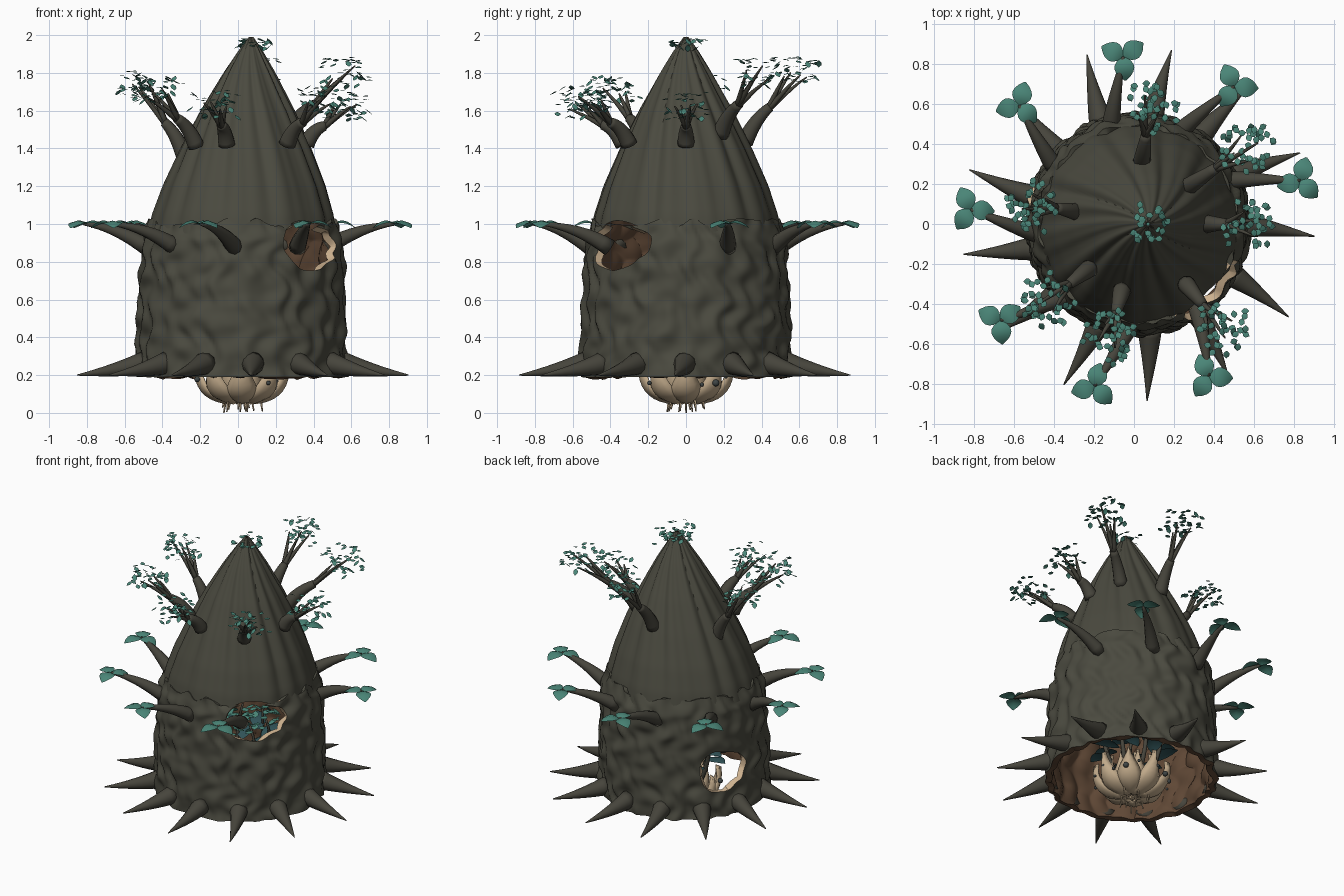
import bpy, bmesh, math, random
from math import sin, cos, pi, radians, hypot, atan2, sqrt
from mathutils import Vector, noise

random.seed(4)
if "Cube" in bpy.data.objects:
    bpy.data.objects.remove(bpy.data.objects["Cube"])


def material(name, rgb):
    m = bpy.data.materials.new(name)
    m.use_nodes = True
    m.diffuse_color = (*rgb, 1)
    m.node_tree.nodes["Principled BSDF"].inputs["Base Color"].default_value = (*rgb, 1)
    return m


BARK = material("dark bark", (0.069, 0.068, 0.05))
BRANCH = material("branch bark", (0.062, 0.059, 0.045))
BROWN = material("inner brown", (0.115, 0.064, 0.036))
CREAM = material("pale wood", (0.62, 0.45, 0.28))
PETAL = material("petal tan", (0.53, 0.4, 0.255))
TEAL = material("teal leaf", (0.068, 0.235, 0.185))
DEEP = material("deep teal", (0.03, 0.085, 0.095))
BEAD = material("slate bead", (0.05, 0.06, 0.06))


def make(name, bm, mats):
    me = bpy.data.meshes.new(name)
    bm.to_mesh(me)
    bm.free()
    for m in mats:
        me.materials.append(m)
    for p in me.polygons:
        p.use_smooth = True
    ob = bpy.data.objects.new(name, me)
    bpy.context.collection.objects.link(ob)
    return ob


def polar(r, a, z, cx=0.02):
    return Vector((cx + r * cos(a), r * sin(a), z))


def lerp_profile(prof, z):
    for (z0, r0), (z1, r1) in zip(prof, prof[1:]):
        if z <= z1:
            t = (z - z0) / (z1 - z0)
            return r0 + (r1 - r0) * t
    return prof[-1][1]


# Knot holes: angle, height, half width, half height
HOLES = [(radians(-44), 0.89, 0.205, 0.13), (radians(153), 0.51, 0.165, 0.14)]


def hole_gap(h, a, z):
    da = (a - h[0] + pi) % (2 * pi) - pi
    u, v = da * 0.53 / h[2], (z - h[1]) / h[3]
    return hypot(u, v) / (1 + 0.07 * sin(3 * atan2(v, u) + 1)), da


def shell(name, surf, z0, z1, n, rows, thick):
    """Hollow wall around the axis with knot holes and a solidified edge."""
    bm = bmesh.new()
    par, grid = {}, []
    for j in range(rows + 1):
        z = z0 + (z1 - z0) * j / rows
        ring = []
        for i in range(n):
            v = bm.verts.new(surf(2 * pi * i / n, z))
            par[v] = (2 * pi * i / n, z)
            ring.append(v)
        grid.append(ring)
    gone, edge = [], {}
    for j in range(rows):
        for i in range(n):
            k = (i + 1) % n
            f = bm.faces.new((grid[j][i], grid[j][k], grid[j + 1][k], grid[j + 1][i]))
            am, zm = 2 * pi * (i + 0.5) / n, z0 + (z1 - z0) * (j + 0.5) / rows
            for h in HOLES:
                if hole_gap(h, am, zm)[0] < 1:
                    gone.append(f)
                    edge.update({v: h for v in f.verts})
    bmesh.ops.delete(bm, geom=gone, context='FACES')
    for v, h in edge.items():
        if v.is_valid:
            a, z = par[v]
            d, da = hole_gap(h, a, z)
            v.co = surf(h[0] + da / d, h[1] + (z - h[1]) / d)
    ob = make(name, bm, [BARK, BROWN, CREAM])
    mod = ob.modifiers.new("wall", 'SOLIDIFY')
    mod.thickness, mod.offset = thick, -1
    mod.material_offset, mod.material_offset_rim = 1, 2
    bpy.context.view_layer.objects.active = ob
    ob.select_set(True)
    bpy.ops.object.modifier_apply(modifier="wall")
    for p in ob.data.polygons:
        if p.material_index == 2:
            c = p.center
            near = min(hole_gap(h, atan2(c.y, c.x - 0.02), c.z)[0] for h in HOLES)
            if near > 1.25:
                p.material_index = 1 if c.z < 0.3 else 0
    bpy.ops.object.shade_smooth_by_angle(angle=radians(45))
    ob.select_set(False)


# Trunk wall with rippling bark
TRUNK = [(0.19, 0.555), (0.5, 0.55), (0.8, 0.535), (0.92, 0.525), (1.01, 0.495)]


def trunk_surface(a, z):
    r = lerp_profile(TRUNK, z)
    q = polar(r, a, z)
    wob = noise.noise(Vector((q.x * 5, q.y * 5, z * 6)))
    r += 0.008 * sin(24 * a + 1.5 * sin(25 * z + 5 * a) + 3 * wob)
    r += 0.02 * noise.noise(Vector((q.x * 10, q.y * 10, z * 11)))
    lip = max(0, (z - 0.93) / 0.08)
    return polar(r, a, z + lip * 0.02 * sin(9 * a + 3 * sin(4 * a)))


shell("trunk_wall", trunk_surface, 0.19, 1.01, 180, 56, 0.04)

# Pleated cone roof leaning slightly to one side
CONE = [(0.95, 0.50), (1.05, 0.48), (1.2, 0.43), (1.4, 0.343), (1.6, 0.246),
        (1.8, 0.136), (1.92, 0.062), (1.99, 0.012)]


def cone_surface(a, z):
    t = (z - 0.95) / 1.04
    w = a + 0.35 * t * t
    fold = sqrt(sin(7 * w + 0.8 * sin(2 * w)) ** 2 + 0.07) + 0.5 * sqrt(sin(11 * w + 1) ** 2 + 0.07)
    r = lerp_profile(CONE, z) * (1 + (0.03 + 0.09 * t) * (fold - 1.08))
    return polar(r, a, z, 0.02 + 0.05 * t)


shell("cone_roof", cone_surface, 0.95, 1.99, 168, 40, 0.004)


def tube(bm, a, b, c, r0, r1, n=10, steps=8):
    """Tapered limb along a quadratic curve."""
    rings = []
    for s in range(steps + 1):
        t = s / steps
        p = a * (1 - t) ** 2 + b * 2 * t * (1 - t) + c * t * t
        d = ((b - a) * (1 - t) + (c - b) * t).normalized()
        side = d.cross(Vector((0.03, 0.02, 1))).normalized()
        up = side.cross(d)
        r = r0 + (r1 - r0) * t ** 1.15
        rings.append([bm.verts.new(p + r * (side * cos(2 * pi * k / n) + up * sin(2 * pi * k / n)))
                      for k in range(n)])
    for p, q in zip(rings, rings[1:]):
        for k in range(n):
            bm.faces.new((p[k], p[(k + 1) % n], q[(k + 1) % n], q[k]))
    bm.faces.new(rings[0][::-1])
    bm.faces.new(rings[-1])


def blade(bm, p, ang, length, width, rise, droop, steps=6):
    """Leaf with a raised midrib fold."""
    d, s = Vector((cos(ang), sin(ang), 0)), Vector((-sin(ang), cos(ang), 0))
    rows = []
    for i in range(steps + 1):
        t = i / steps
        w = width * 0.5 * max(0.03, sin(pi * t ** 0.9)) ** 0.75
        mid = p + d * length * t + Vector((0, 0, rise * t - droop * t * t))
        low = Vector((0, 0, -0.25 * w))
        rows.append([bm.verts.new(mid + s * w + low), bm.verts.new(mid), bm.verts.new(mid - s * w + low)])
    for a, b in zip(rows, rows[1:]):
        for k in (0, 1):
            bm.faces.new((a[k], a[k + 1], b[k + 1], b[k]))


# Root spikes around the foot, flaring out along the ground line
bm = bmesh.new()
for k in range(13):
    a = radians(-4 + 360 / 13 * k)
    tube(bm, polar(0.525, a + 0.06, 0.265), polar(0.67, a + 0.04, 0.225), polar(0.885, a, 0.2), 0.062, 0.003, 12)
make("root_spikes", bm, [BRANCH])

# Side branches, each with a three-part leaf
limbs, leaves = bmesh.new(), bmesh.new()
for k in range(8):
    a = radians(15 + 40 * k)
    tip = polar(0.84, a, 1.0)
    tube(limbs, polar(0.5, a + 0.19, 0.875), polar(0.66, a + 0.09, 0.985), tip, 0.047, 0.008)
    for m in range(3):
        blade(leaves, tip, a + pi + m * 2 * pi / 3, 0.12, 0.1, 0.09, 0.11)
make("side_branches", limbs, [BRANCH])
make("side_leaves", leaves, [TEAL])


def foliage(bm, c, count, spread, height, size=0.038):
    for _ in range(count):
        a, r = random.uniform(0, 2 * pi), spread * random.random() ** 0.5
        p = c + Vector((r * cos(a), r * sin(a), random.uniform(-height, height)))
        blade(bm, p, random.uniform(0, 2 * pi), size, size * 0.85, random.uniform(-0.7, 0.5) * size, 0.3 * size, 3)


# Upper boughs splitting into twigs: base and tip
BOUGHS = [((0.04, 0.31, 1.43), (0.08, 0.58, 1.81)), ((0.26, 0.18, 1.47), (0.56, 0.38, 1.80)),
          ((0.36, 0, 1.42), (0.57, 0, 1.62)), ((0.26, -0.3, 1.42), (0.43, -0.51, 1.66)),
          ((-0.06, -0.33, 1.42), (-0.12, -0.56, 1.63)), ((-0.22, -0.22, 1.41), (-0.43, -0.38, 1.71)),
          ((-0.28, 0.06, 1.35), (-0.5, 0.1, 1.73))]
limbs, leaves = bmesh.new(), bmesh.new()
for base, tip in BOUGHS:
    b, t = Vector(base), Vector(tip)
    fork = b.lerp(t, 0.5)
    tube(limbs, b, b.lerp(t, 0.2) + Vector((0, 0, 0.05)), fork, 0.046, 0.026)
    for k in range(4):
        a = pi / 2 * k + 0.4
        end = t + Vector((0.065 * cos(a), 0.065 * sin(a), random.uniform(-0.04, 0.04)))
        tube(limbs, fork - (t - b) * 0.06, fork.lerp(end, 0.5) + Vector((0, 0, 0.01)), end, 0.017, 0.004, 6, 5)
    foliage(leaves, t + Vector((0, 0, 0.01)), 42, 0.13, 0.07)
foliage(leaves, Vector((0.08, 0, 1.96)), 26, 0.1, 0.025)
make("upper_boughs", limbs, [BRANCH])
make("upper_foliage", leaves, [TEAL])

# Hanging blossom of cupped pointed petals
bm = bmesh.new()
for count, base, belly, tip, width, turn in ((8, 0.06, 0.2, 0.25, 0.165, 0), (8, 0.05, 0.15, 0.16, 0.15, 0.39),
                                             (5, 0.03, 0.1, 0.07, 0.12, 0.1)):
    for k in range(count):
        a = 2 * pi * k / count + turn
        rows = []
        for i in range(11):
            t = i / 10
            r = base * (1 - t) ** 2 + 2 * t * (1 - t) * (belly * 1.4) + tip * t * t
            z = 0.045 + 0.03 * t + 0.22 * t * t + 0.6 * (0.2 - belly) * t
            w = width * 0.5 * (0.3 + 0.7 * sin(pi * t ** 0.9)) * (1 - t ** 4) + 0.002
            side = Vector((-sin(a), cos(a), 0))
            rows.append([bm.verts.new(polar(r - 0.035 * s * s, a, z + 0.02 * s * s) + side * s * w)
                         for s in (-1, -0.6, 0, 0.6, 1)])
        for p, q in zip(rows, rows[1:]):
            for j in range(4):
                bm.faces.new((p[j], p[j + 1], q[j + 1], q[j]))
ob = make("blossom_petals", bm, [PETAL])
ob.modifiers.new("thickness", 'SOLIDIFY').thickness = 0.012

# Dangling rootlets and beads
bm, beads = bmesh.new(), bmesh.new()
for k in range(14):
    a = 2 * pi * k / 14
    r, z = random.uniform(0.01, 0.12), random.uniform(0.0, 0.03)
    tube(bm, polar(r, a, 0.08), polar(r, a, 0.05), polar(r + 0.01, a, z), 0.007, 0.004, 5, 3)
    ball = bmesh.ops.create_icosphere(beads, subdivisions=2, radius=random.uniform(0.008, 0.02))
    bmesh.ops.translate(beads, verts=ball["verts"], vec=polar(0.24, a * 3.7, random.uniform(0.13, 0.24)))
make("blossom_rootlets", bm, [PETAL])
make("blossom_beads", beads, [BEAD])

# Plant growing inside the hollow
limbs, leaves, fronds = bmesh.new(), bmesh.new(), bmesh.new()
for k in range(7):
    a = 2 * pi * k / 7 + 0.3
    tip = polar(0.17, a, 0.7)
    tube(limbs, polar(0.05, a, 0.12), polar(0.26, a + 0.3, 0.4), tip, 0.02, 0.007, 6)
    foliage(leaves, tip, 13, 0.1, 0.06, 0.055)
    for m in range(3):
        blade(fronds, polar(0.14, a, 0.36 + 0.1 * m), a + m - 1, 0.2, 0.11, 0.16, 0.12)
make("inner_stems", limbs, [BRANCH])
make("inner_foliage", leaves, [TEAL])
make("inner_fronds", fronds, [DEEP])
